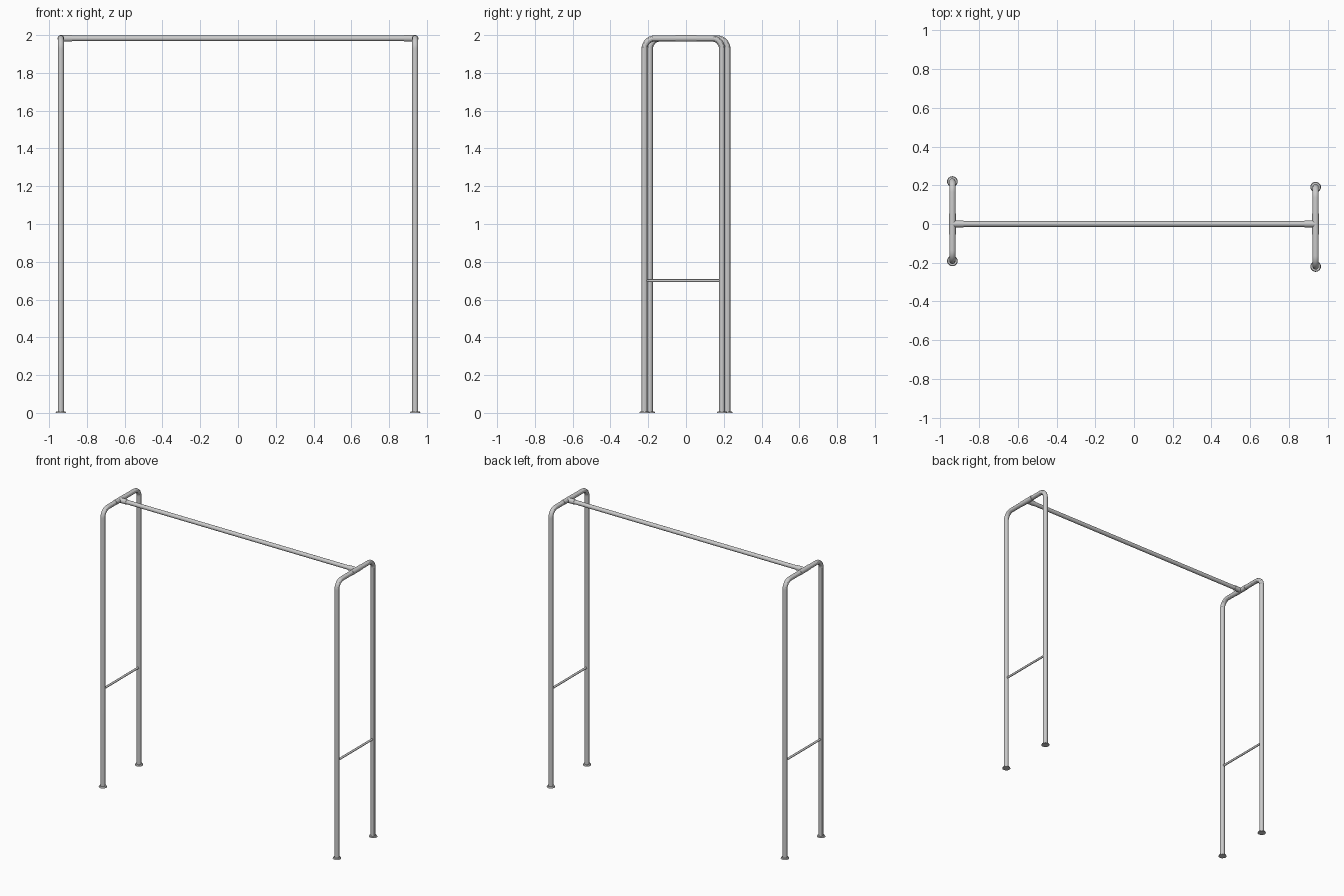
import bpy
from math import sin, cos, pi
from mathutils import Vector

default = bpy.data.objects.get("Cube")
if default:
    bpy.data.objects.remove(default, do_unlink=True)

FRAME_X = 0.938     # distance of each end frame from the centre
HALF = 0.205        # half the spacing between the legs of a frame
SHIFT = 0.0145      # the two frames are offset in opposite directions
TUBE = 0.016
TOP = 1.9825        # centre height of the top tubes
BEND = 0.055
RUNG_Z = 0.70


def smooth(obj):
    bpy.ops.object.select_all(action='DESELECT')
    obj.select_set(True)
    bpy.context.view_layer.objects.active = obj
    bpy.ops.object.shade_smooth_by_angle()


def rod(name, start, end, radius, end_radius=None):
    """Round bar, or cone when end_radius is given, between two points."""
    start, end = Vector(start), Vector(end)
    axis = end - start
    bpy.ops.mesh.primitive_cone_add(
        vertices=24, radius1=radius,
        radius2=radius if end_radius is None else end_radius,
        depth=axis.length, location=(start + end) / 2,
        rotation=axis.to_track_quat('Z', 'Y').to_euler())
    obj = bpy.context.object
    obj.name = name
    smooth(obj)
    return obj


def bent_tube(name, points, radius):
    """Tube swept along a path and turned into a mesh."""
    curve = bpy.data.curves.new(name, 'CURVE')
    curve.dimensions = '3D'
    curve.bevel_depth = radius
    curve.bevel_resolution = 4
    curve.use_fill_caps = True
    spline = curve.splines.new('POLY')
    spline.points.add(len(points) - 1)
    for point, co in zip(spline.points, points):
        point.co = (*co, 1)
    obj = bpy.data.objects.new(name, curve)
    bpy.context.collection.objects.link(obj)
    bpy.ops.object.select_all(action='DESELECT')
    obj.select_set(True)
    bpy.context.view_layer.objects.active = obj
    bpy.ops.object.convert(target='MESH')
    smooth(bpy.context.object)


def end_frame(side, sign):
    x, mid = sign * FRAME_X, -sign * SHIFT

    # Upside-down U tube with rounded corners
    path = [(x, mid - HALF, 0)]
    for corner, begin in ((-1, pi), (1, pi / 2)):
        for i in range(11):
            a = begin - i / 10 * pi / 2
            path.append((x, mid + corner * (HALF - BEND) + BEND * cos(a),
                         TOP - BEND + BEND * sin(a)))
    path.append((x, mid + HALF, 0))
    bent_tube(side + "_frame", path, TUBE)

    # Low rung between the legs
    rod(side + "_rung", (x, mid - HALF, RUNG_Z), (x, mid + HALF, RUNG_Z), 0.0075)

    # Flared foot plates
    for end, y in (("front", mid - HALF), ("back", mid + HALF)):
        rod(f"{side}_{end}_foot", (x, y, 0), (x, y, 0.008), 0.0275, 0.024)

    # T-shaped fitting that holds the top bar
    rod(side + "_tee_sleeve", (x, -0.055, TOP), (x, 0.055, TOP), 0.0175)
    rod(side + "_tee_socket", (x, 0, TOP), (x - sign * 0.058, 0, TOP), 0.0175)


end_frame("left", 1)
end_frame("right", -1)

# Long horizontal bar
rod("top_bar", (-FRAME_X, 0, TOP), (FRAME_X, 0, TOP), 0.0145)
